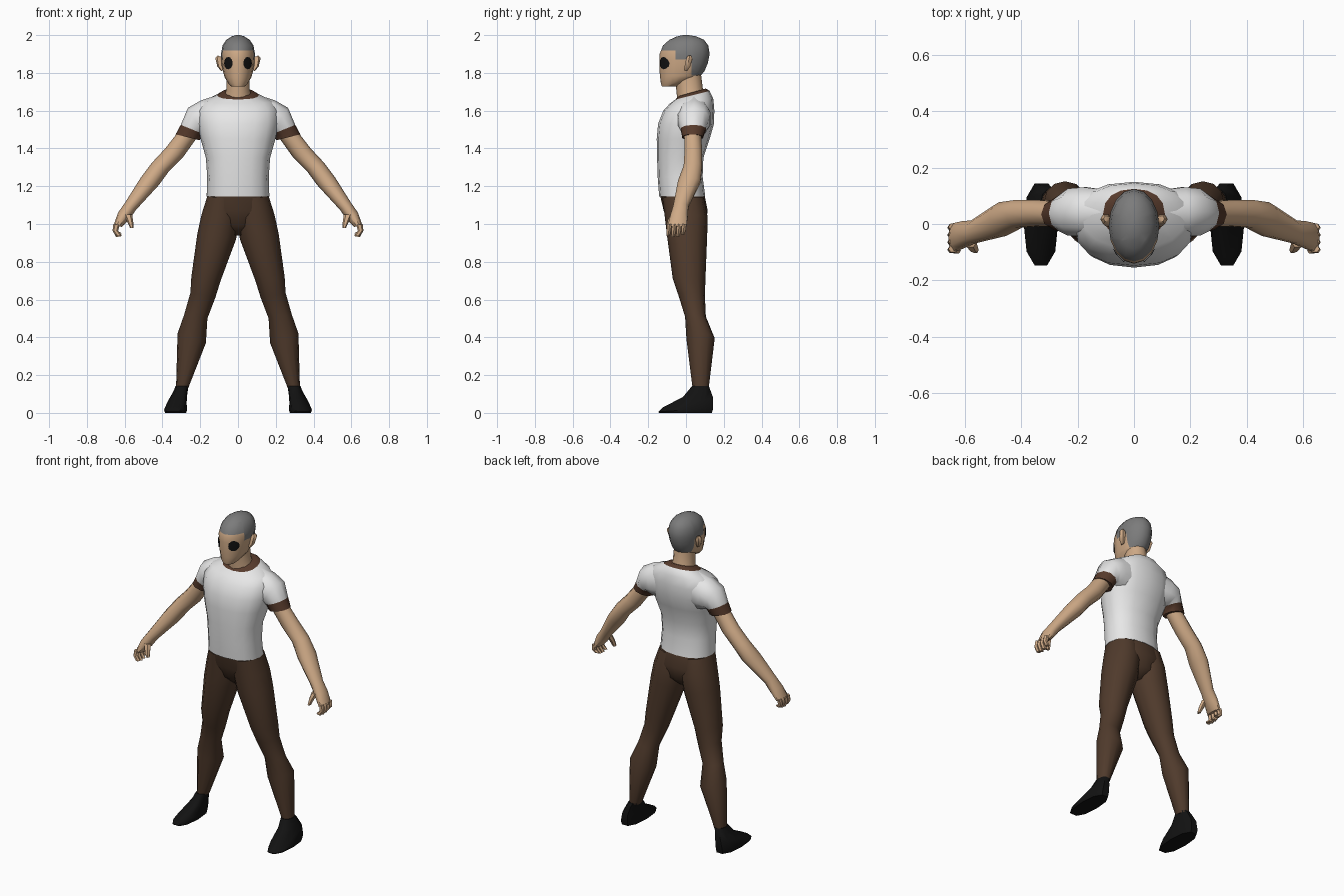
import bpy, bmesh, math
from mathutils import Vector

if "Cube" in bpy.data.objects:
    bpy.data.objects.remove(bpy.data.objects["Cube"])


def material(name, rgb):
    m = bpy.data.materials.new(name)
    m.diffuse_color = (*rgb, 1)
    m.use_nodes = True
    m.node_tree.nodes["Principled BSDF"].inputs["Base Color"].default_value = m.diffuse_color
    return m


SKIN = material("skin", (0.62, 0.40, 0.24))
SHIRT = material("shirt white", (0.80, 0.80, 0.80))
BROWN = material("trouser brown", (0.080, 0.043, 0.025))
TRIM = material("trim brown", (0.095, 0.043, 0.025))
HAIR = material("hair grey", (0.20, 0.20, 0.20))
BLACK = material("black", (0.006, 0.006, 0.006))


def finish(name, bm, mats, mirror=False, angle=50):
    bmesh.ops.recalc_face_normals(bm, faces=bm.faces)
    me = bpy.data.meshes.new(name)
    bm.to_mesh(me)
    bm.free()
    for m in mats:
        me.materials.append(m)
    ob = bpy.data.objects.new(name, me)
    bpy.context.collection.objects.link(ob)
    bpy.ops.object.select_all(action='DESELECT')
    ob.select_set(True)
    bpy.context.view_layer.objects.active = ob
    bpy.ops.object.shade_smooth_by_angle(angle=math.radians(angle))
    if mirror:
        mod = ob.modifiers.new("mirror", 'MIRROR')
        mod.use_mirror_merge = False
    return ob


def loft(rings, n=12, e=1.0, bands=()):
    """Each ring: outer (x, z), inner (x, z), front y, back y, optional tilt.
    bands gives material indices of the segments between rings."""
    bm = bmesh.new()
    loops = []
    for r in rings:
        (ax, az), (bx, bz), y0, y1 = r[:4]
        tilt = r[4] if len(r) > 4 else 0
        loop = []
        for i in range(n):
            t = 2 * math.pi * i / n
            u = math.copysign(abs(math.cos(t)) ** e, math.cos(t))
            v = math.copysign(abs(math.sin(t)) ** e, math.sin(t))
            dy = v * (y1 - y0) / 2
            loop.append(bm.verts.new(((ax + bx) / 2 + u * (ax - bx) / 2, (y0 + y1) / 2 + dy,
                                      (az + bz) / 2 + u * (az - bz) / 2 + tilt * dy)))
        loops.append(loop)
    for k, (p, q) in enumerate(zip(loops, loops[1:])):
        for i in range(n):
            j = (i + 1) % n
            f = bm.faces.new((p[i], p[j], q[j], q[i]))
            f.material_index = bands[k] if bands else 0
    bm.faces.new(loops[0])
    bm.faces.new(loops[-1]).material_index = bands[-1] if bands else 0
    return bm


def stack(rows):
    """Rings centred on x = 0 from rows of (z, half width, front y, back y, tilt)."""
    return [((w, z), (-w, z), *rest) for z, w, *rest in rows]


# Torso of the shirt with a brown collar
torso = stack([
    (1.145, .166, -.142, .102), (1.25, .163, -.15, .088), (1.35, .17, -.153, .092),
    (1.45, .198, -.155, .125), (1.53, .215, -.148, .148), (1.60, .215, -.12, .15),
    (1.65, .185, -.085, .145, .1), (1.682, .11, -.055, .125, .25), (1.697, .085, -.04, .105, .28)])
finish("shirt_torso", loft(torso, 16, .88, [0] * 7 + [1]), [SHIRT, TRIM])

# Sleeves with brown cuffs
sleeve = [((.10, 1.685), (.10, 1.45), -.04, .125), ((.195, 1.655), (.15, 1.46), -.05, .135),
          ((.265, 1.615), (.178, 1.47), -.045, .13), ((.303, 1.525), (.188, 1.478), -.03, .108),
          ((.33, 1.475), (.203, 1.443), -.022, .092)]
finish("sleeve", loft(sleeve, 10, .95, [0, 0, 0, 1]), [SHIRT, TRIM], True)

# Arms and palms
arm = [((.315, 1.49), (.215, 1.46), -.012, .082), ((.385, 1.40), (.29, 1.355), -.01, .088),
       ((.455, 1.325), (.365, 1.28), -.015, .088), ((.515, 1.245), (.42, 1.205), -.045, .08),
       ((.60, 1.11), (.54, 1.075), -.07, .015), ((.635, 1.06), (.575, 1.025), -.085, .012),
       ((.66, .99), (.615, .985), -.10, .005)]
finish("arm", loft(arm, 10), [SKIN], True)

# Fingers, curled slightly inward, and thumb
for i in range(4):
    y = -.088 + i * .026
    drop = (.0, -.006, -.003, .008)[i]
    finger = [((.66, 1.0), (.626, .995), y - .014, y + .014),
              ((.664, .965), (.635, .963), y - .016, y + .010),
              ((.645, .936 + drop), (.615, .942 + drop), y - .018, y + .004)]
    finish("finger", loft(finger, 6), [SKIN], True)
thumb = [((.605, 1.05), (.56, 1.05), -.085, -.045), ((.59, 1.02), (.555, 1.015), -.10, -.065),
         ((.572, .98), (.552, .98), -.105, -.08)]
finish("thumb", loft(thumb, 6), [SKIN], True)

# Trousers: pelvis and legs
pelvis = stack([(1.155, .162, -.138, .098), (1.07, .18, -.118, .115),
                (.99, .12, -.085, .10), (.94, .03, -.03, .05)])
finish("trouser_seat", loft(pelvis, 16, .9), [BROWN])
leg = [((.163, 1.145), (.0, 1.13), -.125, .095), ((.193, 1.05), (-.005, 1.02), -.112, .115),
       ((.215, .95), (.01, .92), -.10, .112), ((.247, .72), (.092, .70), -.07, .103),
       ((.252, .635), (.12, .61), -.04, .10), ((.285, .52), (.162, .50), -.005, .105),
       ((.32, .42), (.17, .37), .002, .152), ((.328, .13), (.264, .13), .035, .12)]
finish("trouser_leg", loft(leg, 12, .95), [BROWN], True)

# Shoes
shoe = [((.385, 0), (.275, 0), -.148, .143), ((.392, .015), (.27, .015), -.153, .15, .06),
        ((.375, .055), (.272, .055), -.125, .15, .18), ((.345, .105), (.268, .105), -.02, .13, .3),
        ((.331, .142), (.262, .142), .03, .123)]
finish("shoe", loft(shoe, 10, .85), [BLACK], True)

# Neck
neck = stack([(1.66, .08, -.045, .10, .25), (1.71, .062, -.05, .088, .2), (1.79, .06, -.06, .08)])
finish("neck", loft(neck, 12), [SKIN])

# Head with a cropped hair cap, cut along the hairline
head = stack([
    (1.728, .035, -.128, -.045), (1.745, .052, -.133, -.005), (1.775, .07, -.137, .07),
    (1.81, .08, -.14, .098), (1.85, .086, -.141, .115), (1.90, .09, -.14, .125),
    (1.945, .082, -.122, .118), (1.975, .062, -.088, .095), (1.993, .034, -.048, .055),
    (2.0, .01, -.015, .015)])
bm = loft(head, 16)
for co, no in (((0, 0, 1.918), (0, 0, 1)), ((0, -.055, 0), (0, 1, 0)), ((0, 0, 1.87), (0, 0, 1)),
               ((0, .03, 0), (0, 1, 0)), ((0, 0, 1.785), (0, 0, 1))):
    bmesh.ops.bisect_plane(bm, geom=bm.verts[:] + bm.edges[:] + bm.faces[:], dist=1e-5,
                           plane_co=co, plane_no=no)
for f in bm.faces:
    c = f.calc_center_median()
    f.material_index = int(c.z > 1.918 or (c.y > -.055 and c.z > 1.87)
                           or (c.y > .03 and c.z > 1.785))
head_ob = finish("head", bm, [SKIN, HAIR])

# Ears
ear = [((.108, 1.892), (.088, 1.885), .008, .03), ((.12, 1.878), (.08, 1.87), -.002, .036),
       ((.11, 1.835), (.078, 1.835), -.01, .025), ((.09, 1.81), (.075, 1.815), -.012, .008)]
finish("ear", loft(ear, 6), [SKIN], True)

# Dark oval eyes laid just over the face
bpy.context.view_layer.update()
bm = bmesh.new()
rings = []
for k in range(1, 4):
    ring = []
    for i in range(12):
        t = 2 * math.pi * i / 12
        x, z = .048 + .021 * k / 3 * math.cos(t), 1.852 + .033 * k / 3 * math.sin(t)
        hit, pos, nor, _ = head_ob.ray_cast(Vector((x, -1, z)), Vector((0, 1, 0)))
        ring.append(bm.verts.new(pos + nor * .005))
    rings.append(ring)
bm.faces.new(rings[0])
for p, q in zip(rings, rings[1:]):
    for i in range(12):
        j = (i + 1) % 12
        bm.faces.new((p[i], p[j], q[j], q[i]))
finish("eye", bm, [BLACK], True)
